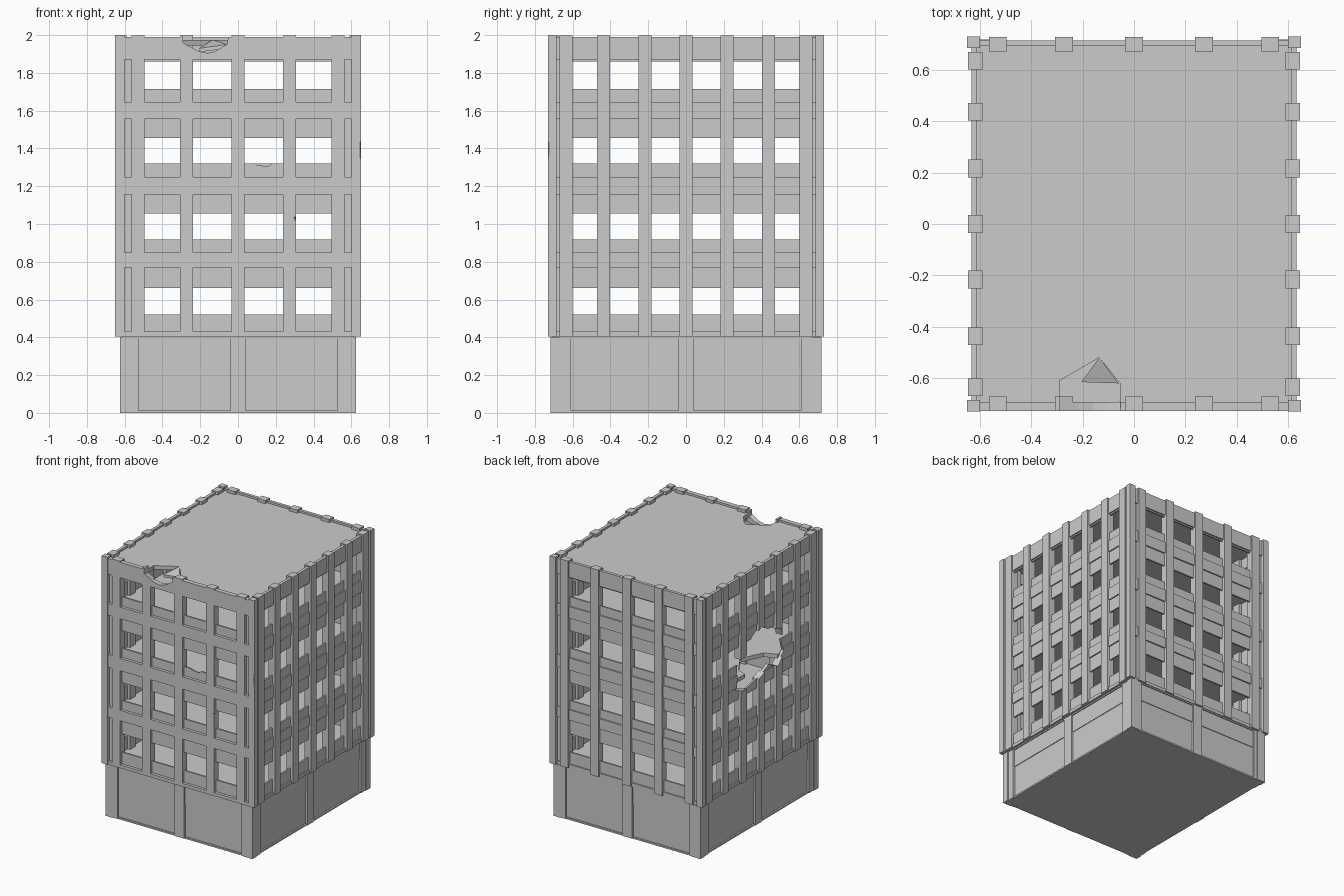
import bpy, bmesh
from mathutils import Vector

if "Cube" in bpy.data.objects:
    bpy.data.objects.remove(bpy.data.objects["Cube"])


def add_object(name, bm):
    bmesh.ops.recalc_face_normals(bm, faces=bm.faces)
    me = bpy.data.meshes.new(name)
    bm.to_mesh(me)
    bm.free()
    ob = bpy.data.objects.new(name, me)
    bpy.context.collection.objects.link(ob)
    return ob


def boxes(name, spans):
    """One object from a list of ((x0,x1),(y0,y1),(z0,z1)) boxes."""
    bm = bmesh.new()
    for span in spans:
        vs = bmesh.ops.create_cube(bm, size=1)['verts']
        for v in vs:
            v.co = Vector([(a + b) / 2 + c * abs(b - a) for (a, b), c in zip(span, v.co)])
    return add_object(name, bm)


def hull(name, pts):
    """Convex cutter from a few points."""
    bm = bmesh.new()
    for p in pts:
        bm.verts.new(p)
    bmesh.ops.convex_hull(bm, input=bm.verts)
    ob = add_object(name, bm)
    ob.hide_render = True
    return ob


def prism_x(name, poly, x0, x1):
    """Cutter extruded along x from a (y, z) outline."""
    bm = bmesh.new()
    f = bm.faces.new([bm.verts.new((x0, y, z)) for y, z in poly])
    ext = bmesh.ops.extrude_face_region(bm, geom=[f])['geom']
    for v in ext:
        if isinstance(v, bmesh.types.BMVert):
            v.co.x = x1
    ob = add_object(name, bm)
    ob.hide_render = True
    return ob


def place(side, u, d, z):
    """Box at u along a wall, d outward from the centre, on one of four sides."""
    axis, sign = side
    d = sorted((d[0] * sign, d[1] * sign))
    return (u, d, z) if axis == 'y' else (d, u, z)


SILLS = [(0.405, 0.52), (0.66, 0.917), (1.055, 1.32), (1.455, 1.715), (1.86, 1.99)]
BANDS = [(0.405, 0.43), (0.77, 0.85), (1.155, 1.25), (1.555, 1.645), (1.87, 1.99)]
SIDES = {'front': ('y', -1), 'back': ('y', 1), 'right': ('x', 1), 'left': ('x', -1)}
parts = {}

# Four upper walls: spandrels, raised bands, closed ends and pilasters
for name, side in SIDES.items():
    if side[0] == 'y':
        half, length, end = 0.727, 0.62, 0.50
        centres = [-0.53, -0.272, 0, 0.272, 0.53]
    else:
        half, length, end = 0.645, 0.70, 0.60
        centres = [-0.635, -0.437, -0.216, 0, 0.216, 0.437, 0.635]
    band_out = half if name == 'front' else half - 0.012
    wall = (half - 0.035, half - 0.022)
    parts[name + '_spandrels'] = boxes(name + '_spandrels', [
        place(side, (-length, length), wall, z) for z in SILLS])
    parts[name + '_bands'] = boxes(name + '_bands', [
        place(side, (-length, length), (wall[0] + 0.005, band_out), z) for z in BANDS])
    parts[name + '_wall_ends'] = boxes(name + '_wall_ends', [
        place(side, sorted((s * (end + 0.02), s * length)), wall, (0.41, 1.985)) for s in (-1, 1)])
    w = 0.0345
    parts[name + '_pilasters'] = boxes(name + '_pilasters', [
        place(side, (c - w, c + w), (half - 0.055, half), (0.405, 1.998)) for c in centres])

# Corner posts of the tower
parts['corner_posts'] = boxes('corner_posts', [
    (sorted((sx * 0.60, sx * 0.65)), sorted((sy * 0.685, sy * 0.73)), (0.405, 2.0))
    for sx in (-1, 1) for sy in (-1, 1)])

# Floors and roof
for i, (z0, z1) in enumerate([(0.4, 0.425), (0.78, 0.81), (1.18, 1.21), (1.58, 1.61), (1.945, 1.975)]):
    n = 'roof' if i == 4 else 'floor_%d' % (i + 1)
    parts[n] = boxes(n, [((-0.615, 0.615), (-0.697, 0.697), (z0, z1))])

# Ground storey: core, upper panels, plinth, top rim and posts
boxes('base_core', [((-0.603, 0.603), (-0.698, 0.698), (0.0, 0.4))])
boxes('base_upper_panel', [((-0.608, 0.608), (-0.703, 0.703), (0.26, 0.398))])
boxes('base_plinth', [((-0.615, 0.615), (-0.71, 0.71), (0.0, 0.012))])
boxes('base_rim', [((-0.615, 0.615), (-0.71, 0.71), (0.395, 0.406))])
boxes('base_corner_posts', [
    (sorted((sx * 0.555, sx * 0.625)), sorted((sy * 0.665, sy * 0.717)), (0.0, 0.403))
    for sx in (-1, 1) for sy in (-1, 1)])
for name, side in SIDES.items():
    half, end = (0.713, 0.527) if side[0] == 'y' else (0.62, 0.61)
    spans = [(-0.04, 0.04), (end, end + 0.06), (-end - 0.06, -end)]
    boxes('base_%s_posts' % name, [place(side, u, (half - 0.04, half), (0, 0.4)) for u in spans])

# Battle damage cutters
wall_hole = prism_x('wall_hole_cutter', [
    (0.29, 1.13), (0.26, 1.36), (0.14, 1.38), (0.09, 1.47), (0.0, 1.52), (-0.12, 1.45),
    (-0.235, 1.42), (-0.285, 1.23), (-0.2, 1.14), (-0.1, 1.19), (0.0, 1.14), (0.15, 1.10)], -0.8, -0.56)
slab_hole = hull('slab_hole_cutter', [
    (x, y, z) for x, y in [(-0.7, 0.2), (-0.7, -0.27), (-0.52, -0.2), (-0.44, -0.03), (-0.54, 0.13)]
    for z in (1.1, 1.3)])
roof_hole = hull('roof_hole_cutter', [
    (-0.29, -0.8, 2.1), (-0.29, -0.61, 2.1), (-0.135, -0.52, 2.1), (-0.055, -0.62, 2.1), (-0.05, -0.8, 2.1),
    (-0.29, -0.8, 1.975), (-0.29, -0.61, 1.93), (-0.135, -0.52, 1.93), (-0.055, -0.62, 1.93),
    (-0.055, -0.8, 1.97), (-0.16, -0.8, 1.905), (-0.16, -0.65, 1.905)])
corner_chip = hull('corner_chip_cutter', [
    (0.67, -0.75, 1.48), (0.67, -0.705, 1.44), (0.628, -0.75, 1.43), (0.67, -0.71, 1.34),
    (0.625, -0.75, 1.35), (0.67, -0.75, 1.33)])
sill_chip = hull('sill_chip_cutter', [
    (x, y, z) for x, z in [(0.08, 1.33), (0.10, 1.312), (0.16, 1.305), (0.19, 1.33)] for y in (-0.8, -0.6)])
pilaster_chip = hull('pilaster_chip_cutter', [
    (0.32, -0.75, 1.06), (0.28, -0.75, 1.035), (0.32, -0.75, 0.97), (0.32, -0.69, 1.03)])


def cut(cutter, *names):
    for n in names:
        m = parts[n].modifiers.new('damage', 'BOOLEAN')
        m.operation = 'DIFFERENCE'
        m.solver = 'EXACT'
        m.object = cutter


cut(wall_hole, 'left_spandrels', 'left_bands', 'left_pilasters')
cut(slab_hole, 'floor_3')
cut(roof_hole, 'roof', 'front_spandrels', 'front_bands', 'front_pilasters')
cut(corner_chip, 'corner_posts')
cut(sill_chip, 'front_spandrels')
cut(pilaster_chip, 'front_pilasters')

# Apply the damage, then clear the cutters away
deps = bpy.context.evaluated_depsgraph_get()
baked = {ob: bpy.data.meshes.new_from_object(ob.evaluated_get(deps))
         for ob in parts.values() if ob.modifiers}
for ob, me in baked.items():
    ob.modifiers.clear()
    ob.data = me
for c in (wall_hole, slab_hole, roof_hole, corner_chip, sill_chip, pilaster_chip):
    bpy.data.objects.remove(c)
# Broken slab shard tilted at the roof edge
bm = bmesh.new()
f = bm.faces.new([bm.verts.new(p) for p in [(-0.135, -0.52, 1.975), (-0.205, -0.615, 1.93), (-0.06, -0.62, 1.95)]])
ext = bmesh.ops.extrude_face_region(bm, geom=[f])['geom']
for v in ext:
    if isinstance(v, bmesh.types.BMVert):
        v.co.z -= 0.02
add_object('roof_shard', bm)
